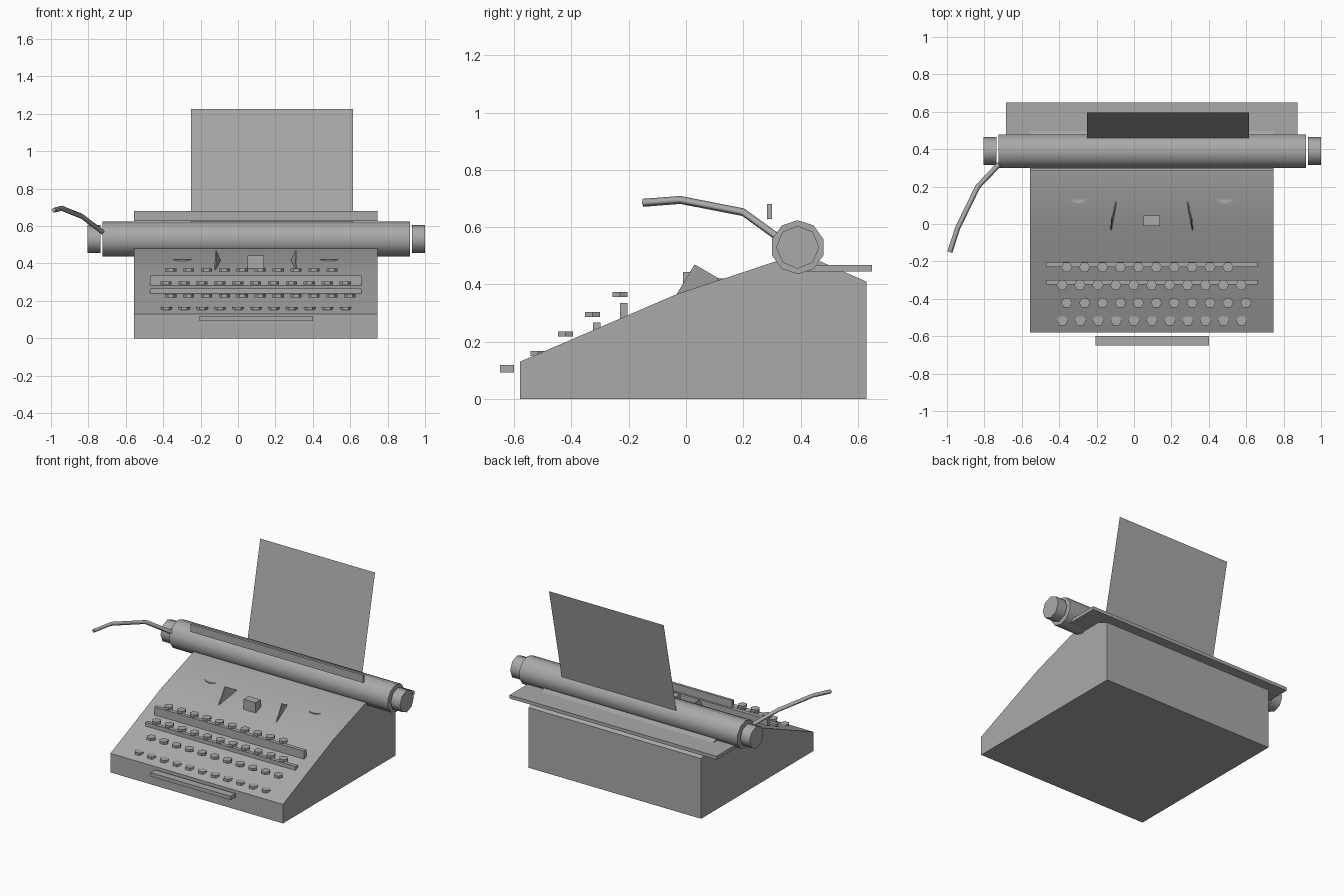
import bpy, bmesh, math
from mathutils import Matrix, Vector

cube = bpy.data.objects.get("Cube")
if cube:
    bpy.data.objects.remove(cube, do_unlink=True)

grey = bpy.data.materials.new("warm_grey")
grey.use_nodes = True
colour = (0.4, 0.4, 0.4, 1)
grey.diffuse_color = colour
grey.node_tree.nodes["Principled BSDF"].inputs["Base Color"].default_value = colour

MID = 0.095  # symmetry plane of the body


def finish(name, bm, smooth=None):
    bmesh.ops.recalc_face_normals(bm, faces=bm.faces)
    mesh = bpy.data.meshes.new(name)
    bm.to_mesh(mesh)
    bm.free()
    mesh.materials.append(grey)
    ob = bpy.data.objects.new(name, mesh)
    bpy.context.collection.objects.link(ob)
    if smooth:
        bpy.ops.object.select_all(action='DESELECT')
        ob.select_set(True)
        bpy.context.view_layer.objects.active = ob
        bpy.ops.object.shade_smooth_by_angle(angle=math.radians(smooth))
    return ob


def prism(name, points, offset, smooth=None):
    """Extrude a flat outline of 3D points along an offset."""
    bm = bmesh.new()
    face = bm.faces.new([bm.verts.new(p) for p in points])
    out = bmesh.ops.extrude_face_region(bm, geom=[face], use_keep_orig=True)
    moved = [v for v in out["geom"] if isinstance(v, bmesh.types.BMVert)]
    bmesh.ops.translate(bm, verts=moved, vec=offset)
    return finish(name, bm, smooth)


def box(name, x, y, z):
    outline = [(x[0], y[0], z[0]), (x[1], y[0], z[0]),
               (x[1], y[1], z[0]), (x[0], y[1], z[0])]
    return prism(name, outline, (0, 0, z[1] - z[0]))


def drum(name, sides, radius, x, y=0.39, z=0.53):
    """Cylinder lying along x with a vertex at the top."""
    ring = [(x[0], y + radius * math.sin(math.tau * i / sides),
             z + radius * math.cos(math.tau * i / sides)) for i in range(sides)]
    return prism(name, ring, (x[1] - x[0], 0, 0), 50)


def disc(name, sides, radius, x, y, z, height, smooth=None):
    ring = [(x + radius * math.cos(math.tau * i / sides),
             y + radius * math.sin(math.tau * i / sides), z) for i in range(sides)]
    return prism(name, ring, (0, 0, height), smooth)


# Wedge-shaped case
profile = [(-0.58, 0), (0.63, 0), (0.63, 0.41), (0.47, 0.48),
           (0.32, 0.483), (-0.035, 0.365), (-0.58, 0.13)]
prism("case", [(-0.555, y, z) for y, z in profile], (1.3, 0, 0), 30)

# Carriage: roller, knobs, rear tray and front rail
drum("roller", 10, 0.094, (-0.725, 0.92))
drum("right_knob", 8, 0.075, (-0.805, -0.735))
drum("left_knob", 8, 0.075, (0.93, 1.0))
box("rear_tray", (-0.685, 0.875), (0.42, 0.65), (0.445, 0.468))
box("paper_rail", (-0.555, 0.745), (0.283, 0.3), (0.628, 0.68))

# Sheet of paper
bm = bmesh.new()
bm.faces.new([bm.verts.new(p) for p in (
    (-0.25, 0.46, 0.59), (0.615, 0.46, 0.59),
    (0.615, 0.597, 1.225), (-0.25, 0.597, 1.225))])
finish("paper", bm)

# Carriage return lever
curve = bpy.data.curves.new("return_lever", 'CURVE')
curve.dimensions = '3D'
curve.bevel_depth = 0.014
curve.bevel_resolution = 0
curve.use_fill_caps = True
path = [(-0.72, 0.32, 0.565), (-0.835, 0.2, 0.652),
        (-0.942, -0.02, 0.695), (-0.985, -0.15, 0.685)]
spline = curve.splines.new('POLY')
spline.points.add(len(path) - 1)
for point, co in zip(spline.points, path):
    point.co = (*co, 1)
curve.materials.append(grey)
lever = bpy.data.objects.new("return_lever", curve)
bpy.context.collection.objects.link(lever)
bpy.ops.object.select_all(action='DESELECT')
lever.select_set(True)
bpy.context.view_layer.objects.active = lever
bpy.ops.object.convert(target='MESH')

# Keyboard: rows of six-sided keys, front to back
rows = [(-0.383, 11, -0.517, 0.15), (-0.36, 11, -0.421, 0.219),
        (-0.385, 11, -0.326, 0.287), (-0.36, 10, -0.231, 0.356)]
for r, (x0, count, y, z) in enumerate(rows, 1):
    for k in range(count):
        disc(f"key_row{r}_{k + 1}", 6, 0.03, x0 + 0.0958 * k, y, z, 0.017)

# Rails under the rear key rows, and the space bar
box("upper_key_rail", (-0.47, 0.66), (-0.23, -0.204), (0.27, 0.336))
box("lower_key_rail", (-0.47, 0.66), (-0.324, -0.299), (0.22, 0.267))
box("space_bar", (-0.205, 0.4), (-0.65, -0.6), (0.093, 0.119))

# Type guide, with ribbon fins and half-sunk spools on either side
box("type_guide", (0.05, 0.14), (-0.01, 0.045), (0.34, 0.443))
for side, s in (("right", -1), ("left", 1)):
    fin = [(MID + s * 0.215, -0.035, 0.362), (MID + s * 0.211, 0.03, 0.47),
           (MID + s * 0.186, 0.125, 0.415)]
    prism(side + "_ribbon_fin", fin, (s * 0.006, 0, 0))
    disc(side + "_spool", 16, 0.068, MID + s * 0.392, 0.178, 0.39, 0.03, 30)
